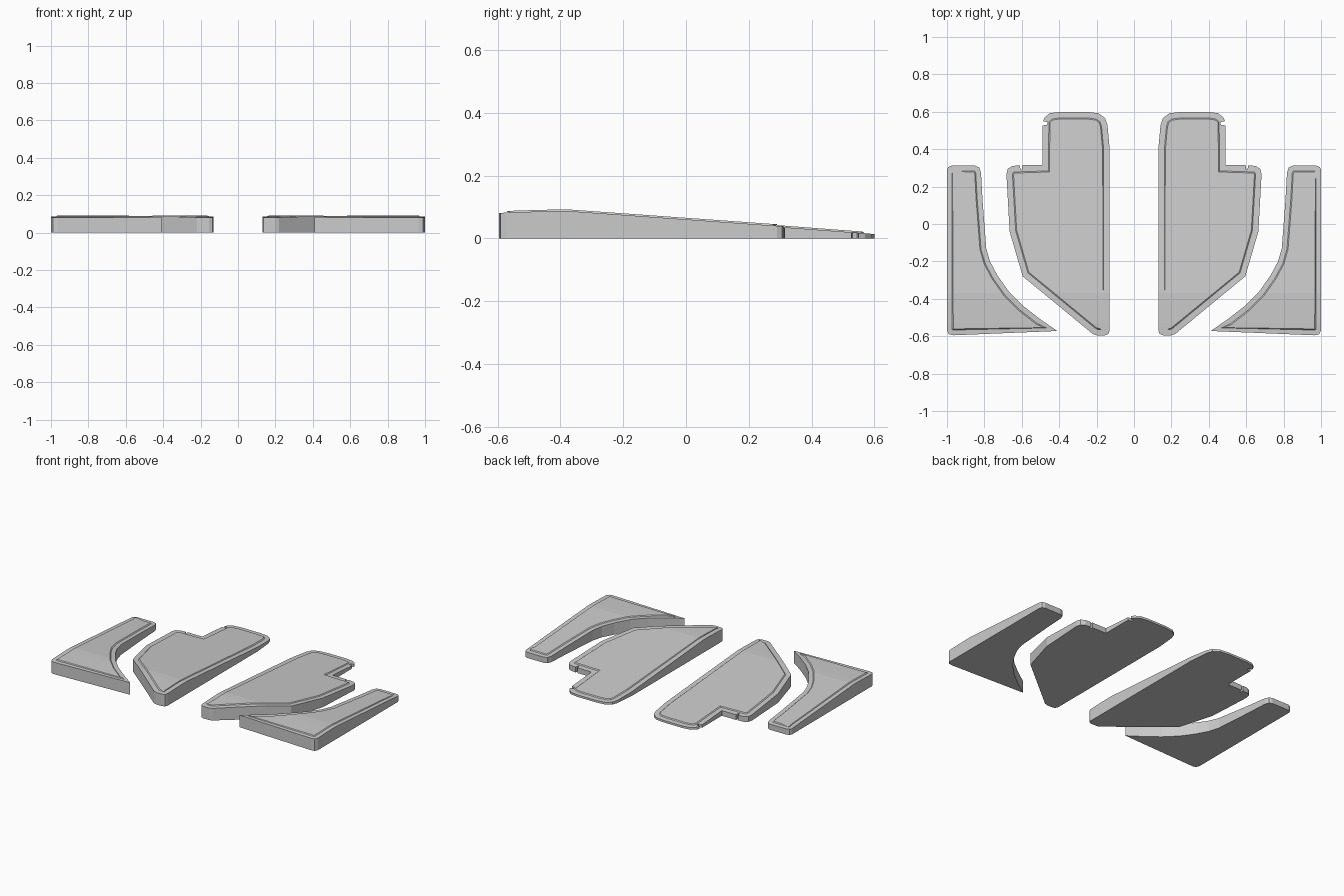
import bpy, bmesh
from mathutils import Vector

if "Cube" in bpy.data.objects:
    bpy.data.objects.remove(bpy.data.objects["Cube"])

STEP = 0.005  # height of the raised panel above the rim


def offset(pts, d):
    """Mitred inward offset of a counter-clockwise outline."""
    out = []
    for i, p in enumerate(pts):
        p = Vector(p)
        a = (p - Vector(pts[i - 1])).normalized()
        b = (Vector(pts[(i + 1) % len(pts)]) - p).normalized()
        na, nb = Vector((-a.y, a.x)), Vector((-b.y, b.x))
        out.append(tuple(p + (na + nb) * (d / max(0.3, 1 + na.dot(nb)))))
    return out


def interp(profile, y):
    for (y0, z0), (y1, z1) in zip(profile, profile[1:]):
        if y <= y1:
            break
    return z0 + (z1 - z0) * (y - y0) / (y1 - y0)


def mat(name, outline, panel, profile):
    """Wedge slab with a raised panel, mirrored to the other side."""
    bm = bmesh.new()

    def loop(pts, level):
        vs = [bm.verts.new((x, y, level)) for x, y in pts]
        es = [bm.edges.new((vs[i - 1], vs[i])) for i in range(len(vs))]
        return vs, es

    def wall(lo, hi):
        n = len(lo)
        for i in range(n):
            j = (i + 1) % n
            bm.faces.new((lo[i], lo[j], hi[j], hi[i]))

    base, _ = loop(outline, 0)
    rim, rim_e = loop(outline, 1)
    foot, foot_e = loop(panel, 1)
    top, _ = loop(offset(panel, 0.006), 2)
    bmesh.ops.triangle_fill(bm, edges=rim_e + foot_e, use_beauty=True, normal=(0, 0, 1))
    bm.faces.new(base[::-1])
    bm.faces.new(top)
    wall(base, rim)
    wall(foot, top)

    # cut where the height profile bends, then apply the heights
    for y, _ in profile[1:-1]:
        bmesh.ops.bisect_plane(bm, geom=bm.verts[:] + bm.edges[:] + bm.faces[:],
                               plane_co=(0, y, 0), plane_no=(0, 1, 0))
    for v in bm.verts:
        if v.co.z > 0.5:
            v.co.z = interp(profile, v.co.y) - (STEP if v.co.z < 1.5 else 0)
    bmesh.ops.recalc_face_normals(bm, faces=bm.faces[:])

    me = bpy.data.meshes.new(name)
    bm.to_mesh(me)
    bm.free()
    ob = bpy.data.objects.new(name, me)
    bpy.context.collection.objects.link(ob)
    m = ob.modifiers.new("Mirror", 'MIRROR')
    m.use_mirror_merge = False
    return ob


# inner floor mats: stepped rear end with notch and slit, pointed front
lower = [(0.13, -0.57), (0.137, -0.588), (0.155, -0.595), (0.2, -0.595), (0.22, -0.588),
         (0.595, -0.28), (0.665, -0.04), (0.682, 0.265), (0.675, 0.295), (0.65, 0.31)]
slit = [(0.61, 0.314), (0.607, 0.292), (0.599, 0.292), (0.597, 0.315)]
step = [(0.49, 0.315)]
notch = [(0.49, 0.527), (0.465, 0.53), (0.462, 0.545)]
upper = [(0.487, 0.55), (0.478, 0.57), (0.45, 0.592), (0.395, 0.6), (0.255, 0.6),
         (0.19, 0.592), (0.155, 0.567), (0.142, 0.53), (0.13, 0.4)]
mat("inner_mats", lower + slit + step + notch + upper,
    offset(lower + step + upper, 0.032),
    [(-0.6, 0.086), (-0.53, 0.089), (-0.42, 0.092), (-0.37, 0.092), (0.6, 0.019)])

# outer floor mats: straight outside, curved inside
outer = [(1, -0.57), (1, 0.29), (0.993, 0.305), (0.975, 0.312), (0.85, 0.312), (0.828, 0.303),
         (0.818, 0.275), (0.81, 0.13), (0.79, -0.13), (0.77, -0.2), (0.73, -0.275),
         (0.67, -0.36), (0.59, -0.44), (0.5, -0.51), (0.41, -0.572), (0.965, -0.595), (0.99, -0.59)]
mat("outer_mats", outer, offset(outer, 0.028),
    [(-0.6, 0.086), (-0.53, 0.089), (-0.42, 0.092), (-0.37, 0.092), (0.32, 0.043)])
